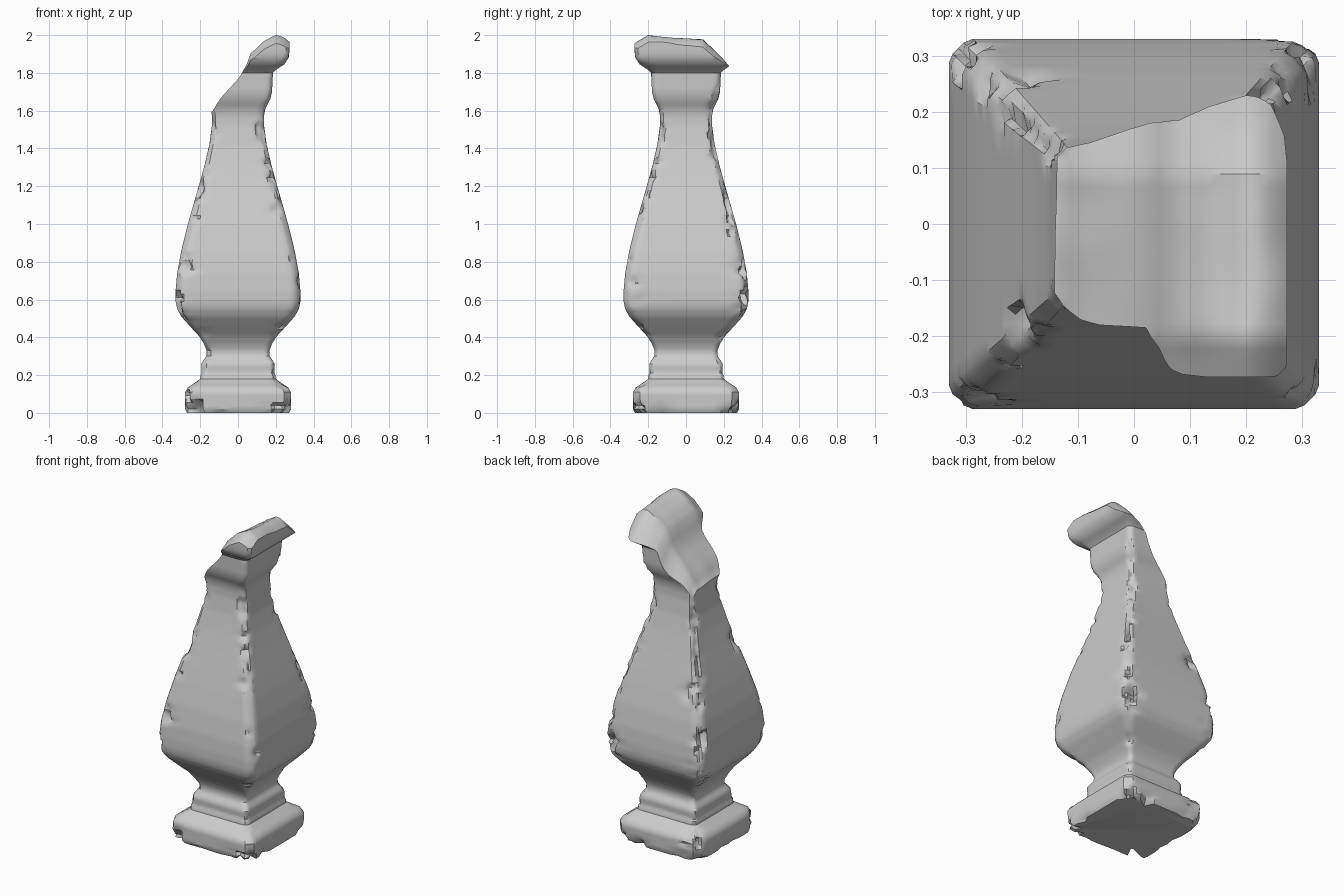
import bpy, bmesh, math
from mathutils import Vector, noise

cube = bpy.data.objects.get("Cube")
if cube:
    bpy.data.objects.remove(cube, do_unlink=True)

stone = bpy.data.materials.new("grey stone")
stone.use_nodes = True
GREY = (0.6, 0.6, 0.6, 1)
stone.diffuse_color = GREY
stone.node_tree.nodes["Principled BSDF"].inputs["Base Color"].default_value = GREY


def lerp_table(table, v):
    """Piecewise linear lookup in (key, value) pairs."""
    if v <= table[0][0]:
        return table[0][1]
    for (a, p), (b, q) in zip(table, table[1:]):
        if v <= b:
            return p + (q - p) * (v - a) / (b - a)
    return table[-1][1]


def make_object(name, bm):
    bmesh.ops.recalc_face_normals(bm, faces=bm.faces)
    mesh = bpy.data.meshes.new(name)
    bm.to_mesh(mesh)
    bm.free()
    mesh.materials.append(stone)
    obj = bpy.data.objects.new(name, mesh)
    bpy.context.collection.objects.link(obj)
    return obj


# Profile of the square baluster: half width, height
PROFILE = [(.27, 0), (.28, .02), (.28, .11), (.265, .135), (.22, .165), (.2, .18),
           (.198, .2), (.192, .21), (.194, .26), (.185, .275), (.168, .3), (.166, .33),
           (.18, .365), (.205, .405), (.26, .465), (.3, .51), (.322, .55), (.33, .59),
           (.33, .65), (.322, .74), (.3, .86), (.268, .99), (.237, 1.1), (.205, 1.21),
           (.175, 1.32), (.152, 1.42), (.138, 1.52), (.137, 1.57), (.145, 1.61),
           (.17, 1.66), (.18, 1.7), (.185, 1.8), (.2, 1.815), (.245, 1.845),
           (.268, 1.88), (.273, 1.92), (.273, 2.1)]
# How worn the corners are at each height
WEAR = [(0, 1.5), (.12, 1), (.18, .15), (.38, .2), (.5, 1), (1, .9), (1.35, .5), (1.6, .25), (2, .4)]
SIDE = [-1, -.94, -.87, -.78, -.66, -.5, -.3, -.1, .1, .3, .5, .66, .78, .87, .94]


def worn_point(x, y, w, z):
    """Chip a point of the square section where it lies near a corner."""
    p = Vector((x, y, z))
    n = noise.noise(p * 9) + .6 * noise.noise(p * 23 + Vector((5, 2, 7)))
    wear = lerp_table(WEAR, z)
    cut = .012 + wear * (.022 + .11 * max(0, n))
    over = abs(x) + abs(y) - (2 * w - cut)
    if over > 0:
        x -= math.copysign(over / 2, x)
        y -= math.copysign(over / 2, y)
    # Broken lower edge of the plinth
    if z < .06:
        k = 1 - .28 * max(0, noise.noise(Vector((x * 11, y * 11, 3)))) * (1 - z / .06)
        x, y = x * k, y * k
    return x, y, z


# Baluster body: stacked square rings
rings = []
for (w0, z0), (w1, z1) in zip(PROFILE, PROFILE[1:]):
    steps = max(1, round(math.hypot(w1 - w0, z1 - z0) / .018))
    rings += [(w0 + (w1 - w0) * i / steps, z0 + (z1 - z0) * i / steps) for i in range(steps)]
rings.append(PROFILE[-1])

bm = bmesh.new()
loops = []
for w, z in rings:
    loop = []
    for q in range(4):
        c, s = round(math.cos(q * math.pi / 2)), round(math.sin(q * math.pi / 2))
        for t in SIDE:
            x, y = t * w, -w
            loop.append(bm.verts.new(worn_point(x * c - y * s, x * s + y * c, w, z)))
    loops.append(loop)
count = len(loops[0])
for low, high in zip(loops, loops[1:]):
    for i in range(count):
        j = (i + 1) % count
        bm.faces.new((low[i], low[j], high[j], high[i]))
bm.faces.new(loops[0])
bm.faces.new(loops[-1])
body = make_object("broken_baluster", bm)

# Fracture cutter: a rough slanting surface carried upwards
BREAK = [(-.4, 1.42), (-.135, 1.6), (-.1, 1.66), (0, 1.77), (.04, 1.83), (.065, 1.9),
         (.13, 1.96), (.2, 1.998), (.235, 1.995), (.275, 1.96), (.4, 1.85)]


def fracture_height(x, y):
    z = lerp_table(BREAK, x)
    z -= max(0, y - .09) * .95 + max(0, -.2 - y) * .6 + max(0, y + .2) * .07
    return min(2, z + .012 * noise.noise(Vector((x * 9, y * 9, 1))))


N = 36
bm = bmesh.new()
grid = []
for i in range(N + 1):
    x = -.4 + .8 * i / N
    grid.append([bm.verts.new((x, y, fracture_height(x, y)))
                 for y in (-.4 + .8 * j / N for j in range(N + 1))])
for i in range(N):
    for j in range(N):
        bm.faces.new((grid[i][j], grid[i + 1][j], grid[i + 1][j + 1], grid[i][j + 1]))
top = bmesh.ops.extrude_face_region(bm, geom=bm.faces[:])["geom"]
for v in top:
    if isinstance(v, bmesh.types.BMVert):
        v.co.z = 2.4
cutter = make_object("fracture_cutter", bm)
cutter.hide_render = True
cutter.hide_set(True)

# Break off the top
cut = body.modifiers.new("Break", 'BOOLEAN')
cut.operation = 'DIFFERENCE'
cut.solver = 'EXACT'
cut.object = cutter
bpy.ops.object.select_all(action='DESELECT')
bpy.context.view_layer.objects.active = body
body.select_set(True)
bpy.ops.object.modifier_apply(modifier=cut.name)
bpy.data.objects.remove(cutter, do_unlink=True)
bpy.ops.object.shade_smooth_by_angle(angle=math.radians(35))
